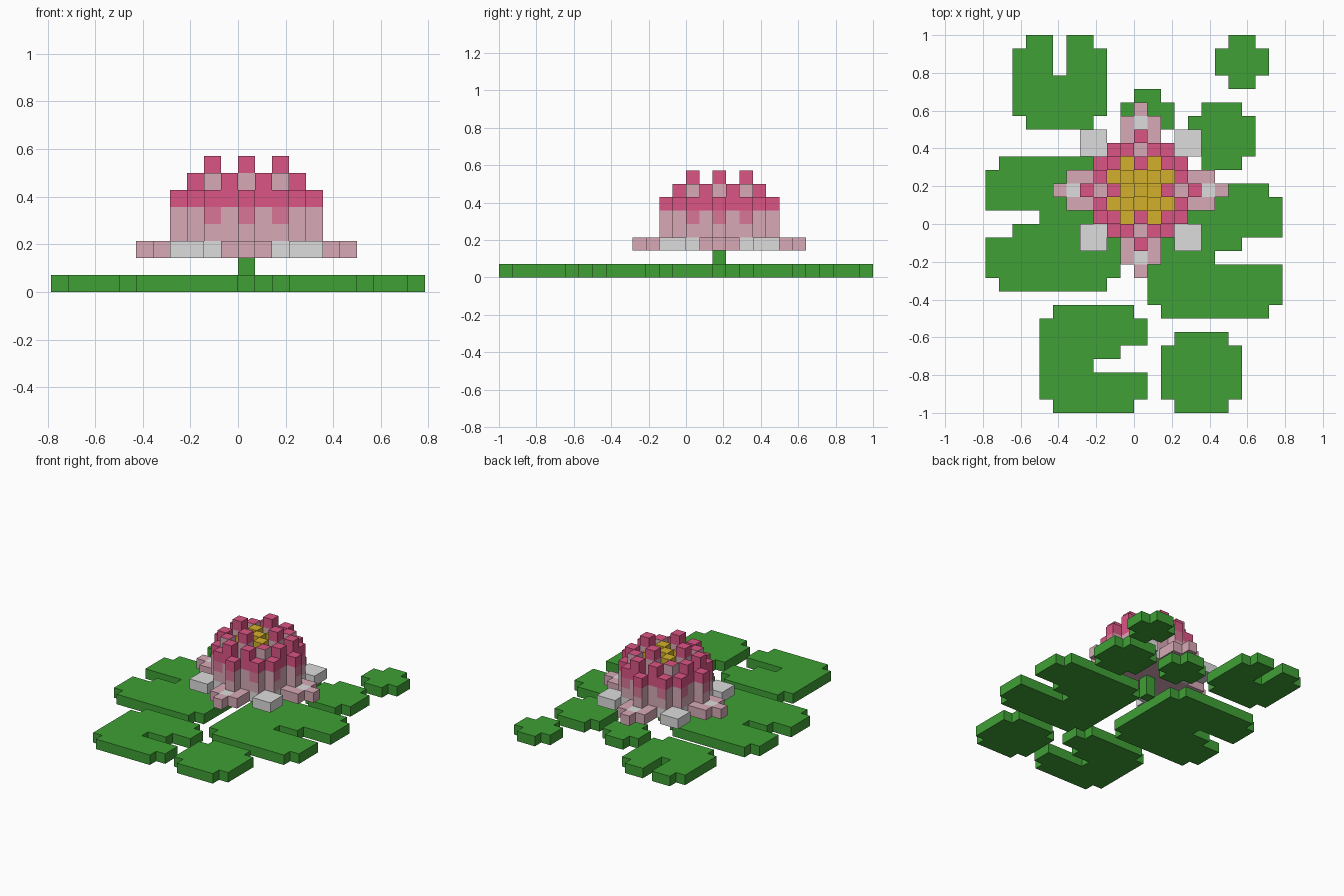
import bpy, bmesh, math
from mathutils import Vector

V = 2 / 28            # edge of one block
CX, CY = 0, 2         # block column of the flower's centre
UP = (0, 0, 1)

if "Cube" in bpy.data.objects:
    bpy.data.objects.remove(bpy.data.objects["Cube"], do_unlink=True)


def material(name, rgb):
    m = bpy.data.materials.new(name)
    m.use_nodes = True
    m.diffuse_color = (*rgb, 1)
    m.node_tree.nodes["Principled BSDF"].inputs["Base Color"].default_value = (*rgb, 1)
    return m


GREEN = material("leaf green", (0.05, 0.35, 0.035))
PALE = material("pale pink", (0.68, 0.40, 0.47))
HOT = material("deep pink", (0.70, 0.09, 0.23))
MID = material("mid pink", (0.69, 0.18, 0.31))
WHITE = material("petal grey", (0.72, 0.72, 0.72))
GOLD = material("gold", (0.65, 0.43, 0.025))

DIRECTIONS = [(1, 0, 0), (-1, 0, 0), (0, 1, 0), (0, -1, 0), UP, (0, 0, -1)]


def build(name, cells, painted={}):
    """Make one mesh from blocks {(x, y, z): material}, outer faces only.
    painted {(cell, direction): material} overrides single faces."""
    mats = list(dict.fromkeys([*cells.values(), *painted.values()]))
    bm = bmesh.new()
    for cell, mat in cells.items():
        centre = Vector(cell) + Vector((.5, .5, .5))
        for direction in DIRECTIONS:
            if tuple(c + e for c, e in zip(cell, direction)) in cells:
                continue
            d = Vector(direction)
            s = Vector((d.y, d.z, d.x))
            t = d.cross(s)
            corners = [centre + (d + s * i + t * j) / 2
                       for i, j in ((-1, -1), (1, -1), (1, 1), (-1, 1))]
            face = bm.faces.new([bm.verts.new(c * V) for c in corners])
            face.material_index = mats.index(painted.get((cell, direction), mat))
    bmesh.ops.remove_doubles(bm, verts=bm.verts, dist=V / 100)
    bmesh.ops.dissolve_limit(bm, angle_limit=math.radians(1), verts=bm.verts,
                             edges=bm.edges, delimit={'MATERIAL'})
    mesh = bpy.data.meshes.new(name)
    bm.to_mesh(mesh)
    bm.free()
    for m in mats:
        mesh.materials.append(m)
    ob = bpy.data.objects.new(name, mesh)
    bpy.context.collection.objects.link(ob)


def block(x0, x1, y0, y1):
    return {(x, y, 0) for x in range(x0, x1) for y in range(y0, y1)}


def lily_pad(name, x0, x1, y0, y1, *notches):
    """Square leaf with clipped corners and optional slots."""
    cells = block(x0, x1, y0, y1)
    cells -= {(x, y, 0) for x in (x0, x1 - 1) for y in (y0, y1 - 1)}
    for n in notches:
        cells -= block(*n)
    build(name, {c: GREEN for c in cells})


# Floating leaves
lily_pad("lily_pad_back_right", -9, -2, 7, 14, (-6, -5, 11, 14))
lily_pad("lily_pad_back_left_small", 6, 10, 10, 14)
lily_pad("lily_pad_back_left", 4, 9, 4, 9)
lily_pad("lily_pad_back_small", -1, 3, 6, 10)
lily_pad("lily_pad_left", 1, 11, -7, 3, (8, 11, -2, -1), (6, 11, -3, -2))
lily_pad("lily_pad_right", -11, -1, -5, 5, (-11, -7, 0, 1), (-11, -9, -1, 0))
lily_pad("lily_pad_front_right", -7, 1, -14, -6, (-1, 1, -10, -9), (-3, 1, -11, -10))
lily_pad("lily_pad_front_left", 2, 8, -14, -8)

# Stem
build("stem", {(CX, CY, z): GREEN for z in (0, 1)})


# Flower, described by the folded distance of each column from the centre
def outer_colour(near, far):
    if (near, far) in ((0, 5), (2, 3), (3, 3), (3, 4), (4, 4)):
        return WHITE
    if far <= 3 or (far <= 5 and near <= 1) or (near, far) == (0, 6):
        return PALE
    return None


# (near, far): (top layer, number of deep pink blocks at the tip)
PETALS = {(0, 4): (5, 1), (2, 3): (5, 1), (1, 3): (6, 2), (0, 3): (4, 0),
          (0, 2): (7, 1), (2, 2): (6, 0)}
outer, inner, stamens, blush = {}, {}, {}, {}
for a in range(-6, 7):
    for b in range(-6, 7):
        near, far = sorted((abs(a), abs(b)))
        x, y = CX + a, CY + b
        colour = outer_colour(near, far)
        if colour:
            outer[x, y, 2] = colour
        if (near, far) in PETALS:
            top, tip = PETALS[near, far]
            for z in range(3, top + 1):
                inner[x, y, z] = HOT if z > top - tip else PALE
            # Blushing fronts below the short tips, deep pink inner corners
            if top == 5:
                outward = (a // far, 0, 0) if abs(a) == far else (0, b // far, 0)
                blush[(x, y, 4), outward] = MID
            if near == far:
                blush[(x, y, top), UP] = HOT
        elif far <= 2:
            for z in range(3, 7 if near == far else 6):
                stamens[x, y, z] = GOLD

build("outer_petals", outer)
build("inner_petals", inner, blush)
build("stamens", stamens)
